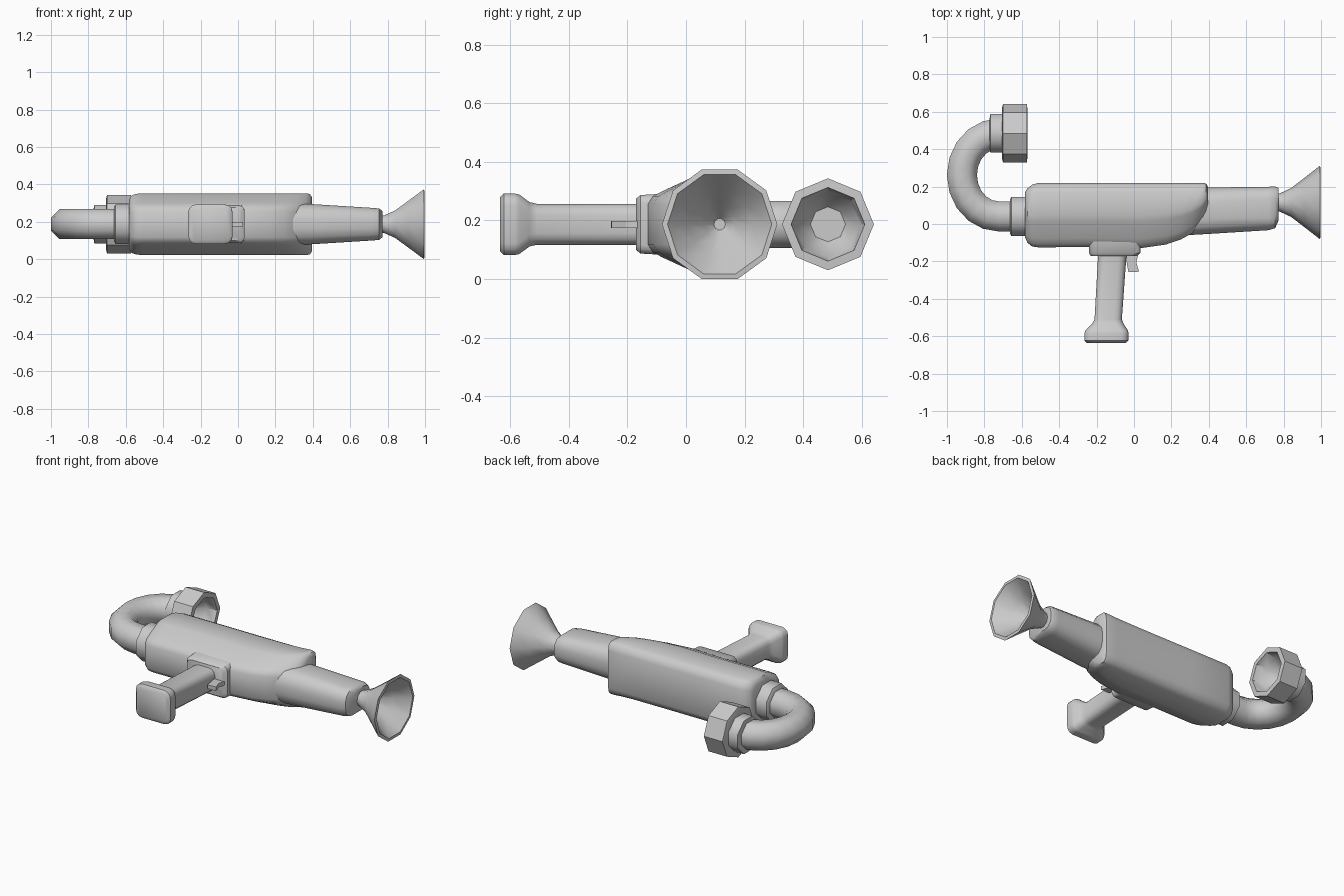
import bpy, bmesh
from math import sin, cos, pi, radians

CZ = 0.187  # height of the symmetry plane


def loft(name, rings, angle=40):
    """Skin a list of equal-length rings and cap both ends."""
    bm = bmesh.new()
    rows = [[bm.verts.new(p) for p in ring] for ring in rings]
    n = len(rows[0])
    for a, b in zip(rows, rows[1:]):
        for i in range(n):
            j = (i + 1) % n
            bm.faces.new((a[i], a[j], b[j], b[i]))
    bm.faces.new(rows[0])
    bm.faces.new(rows[-1][::-1])
    bmesh.ops.recalc_face_normals(bm, faces=bm.faces)
    me = bpy.data.meshes.new(name)
    bm.to_mesh(me)
    bm.free()
    ob = bpy.data.objects.new(name, me)
    bpy.context.collection.objects.link(ob)
    bpy.ops.object.select_all(action='DESELECT')
    ob.select_set(True)
    bpy.context.view_layer.objects.active = ob
    bpy.ops.object.shade_smooth_by_angle(angle=radians(angle))
    return ob


def lathe(name, cy, profile, n, phase=0.0, angle=40):
    """Turn (x, radius) points about an axis parallel to x."""
    loft(name, [[(x, cy + r * cos(phase + 2 * pi * i / n), CZ + r * sin(phase + 2 * pi * i / n))
                 for i in range(n)] for x, r in profile], angle)


def rounded(hu, hv, r, seg=3):
    """Rounded rectangle outline with half sizes hu, hv."""
    pts = []
    for k, (su, sv) in enumerate([(1, 1), (-1, 1), (-1, -1), (1, -1)]):
        for i in range(seg + 1):
            a = (k + i / seg) * pi / 2
            pts.append((su * (hu - r) + r * cos(a), sv * (hv - r) + r * sin(a)))
    return pts


# Main body: sections along x, narrower toward the underside
def body_ring(x, bottom, top, inset):
    half = [(0.0, 0.07), (0.05, 0.096), (0.14, 0.113), (0.40, 0.155), (0.50, 0.165),
            (0.86, 0.165), (0.95, 0.15), (1.0, 0.115)]
    h = top - bottom
    side = [(x, bottom + t * h, w - inset * w / 0.165) for t, w in half]
    return ([(px, y, CZ + w) for px, y, w in side] +
            [(px, y, CZ - w) for px, y, w in reversed(side)])


body = [(-0.583, -0.07, 0.17, 0.035), (-0.57, -0.10, 0.19, 0.012), (-0.545, -0.12, 0.21, 0.003),
        (-0.51, -0.125, 0.22, 0), (-0.24, -0.123, 0.22, 0), (0.03, -0.13, 0.22, 0),
        (0.17, -0.11, 0.22, 0), (0.25, -0.083, 0.22, 0), (0.31, -0.05, 0.22, 0),
        (0.365, 0.01, 0.22, 0), (0.385, 0.05, 0.217, 0.004), (0.395, 0.085, 0.20, 0.02)]
loft("body", [body_ring(*s) for s in body])

# Tapered barrel
barrel = [(0.28, 0.068, 0.128, 0.110), (0.40, 0.071, 0.124, 0.107), (0.72, 0.083, 0.116, 0.087),
          (0.755, 0.089, 0.111, 0.084), (0.772, 0.105, 0.088, 0.07)]
loft("barrel", [[(x, cy + u, CZ + v) for u, v in rounded(hy, hz, hz * 0.75)]
                for x, cy, hy, hz in barrel])

# Ten-sided hollow horn at the muzzle
lathe("horn", 0.115, [(0.75, 0.047), (0.78, 0.049), (0.84, 0.077), (0.91, 0.131), (0.995, 0.197),
                      (0.997, 0.178), (0.91, 0.108), (0.84, 0.052), (0.80, 0.02)], 10, 0, 38)

# Rear collar and the bent pipe
E = pi / 8
lathe("rear_collar", 0.04, [(-0.663, 0.10), (-0.655, 0.114), (-0.56, 0.114)], 8, E, 50)
path = [(-0.60, 0.04, pi / 2)]
for i in range(11):
    a = pi / 2 + pi * i / 10
    path.append((-0.72 + 0.2 * cos(a), 0.262 - 0.222 * sin(a), a))
path.append((-0.70, 0.484, 3 * pi / 2))
loft("bent_pipe", [[(x + 0.087 * cos(E + k * pi / 4) * cos(a),
                     y - 0.087 * cos(E + k * pi / 4) * sin(a),
                     CZ + 0.087 * sin(E + k * pi / 4)) for k in range(8)]
                   for x, y, a in path], 60)

# Pipe end: step collar and octagonal cup
lathe("cup_collar", 0.485, [(-0.772, 0.088), (-0.768, 0.112), (-0.69, 0.112)], 8, E, 50)
lathe("cup", 0.485, [(-0.706, 0.135), (-0.70, 0.157), (-0.572, 0.157), (-0.57, 0.126),
                     (-0.63, 0.11), (-0.69, 0.06)], 8, 0, 38)


# Grip parts: rounded sections stacked along y
def stack(name, levels):
    loft(name, [[(cx + u, y, CZ + v) for u, v in rounded(hx, hz, r)]
                for y, cx, hx, hz, r in levels])


stack("grip_mount", [(-0.07, -0.103, 0.138, 0.105, 0.03), (-0.155, -0.103, 0.138, 0.1, 0.03),
                     (-0.17, -0.108, 0.124, 0.088, 0.03)])
stack("grip", [(-0.15, -0.115, 0.076, 0.070, 0.04), (-0.51, -0.138, 0.073, 0.070, 0.04),
               (-0.535, -0.14, 0.085, 0.076, 0.04), (-0.57, -0.146, 0.114, 0.102, 0.04),
               (-0.585, -0.147, 0.118, 0.105, 0.04), (-0.622, -0.148, 0.118, 0.105, 0.04),
               (-0.635, -0.148, 0.105, 0.092, 0.04)])

# Thin trigger plate
trigger = [(-0.06, -0.14), (0.035, -0.13), (0.022, -0.165), (0.012, -0.205), (0.027, -0.255),
           (-0.03, -0.257), (-0.04, -0.20)]
loft("trigger", [[(x, y, CZ + s * 0.012) for x, y in trigger] for s in (-1, 1)], 30)
